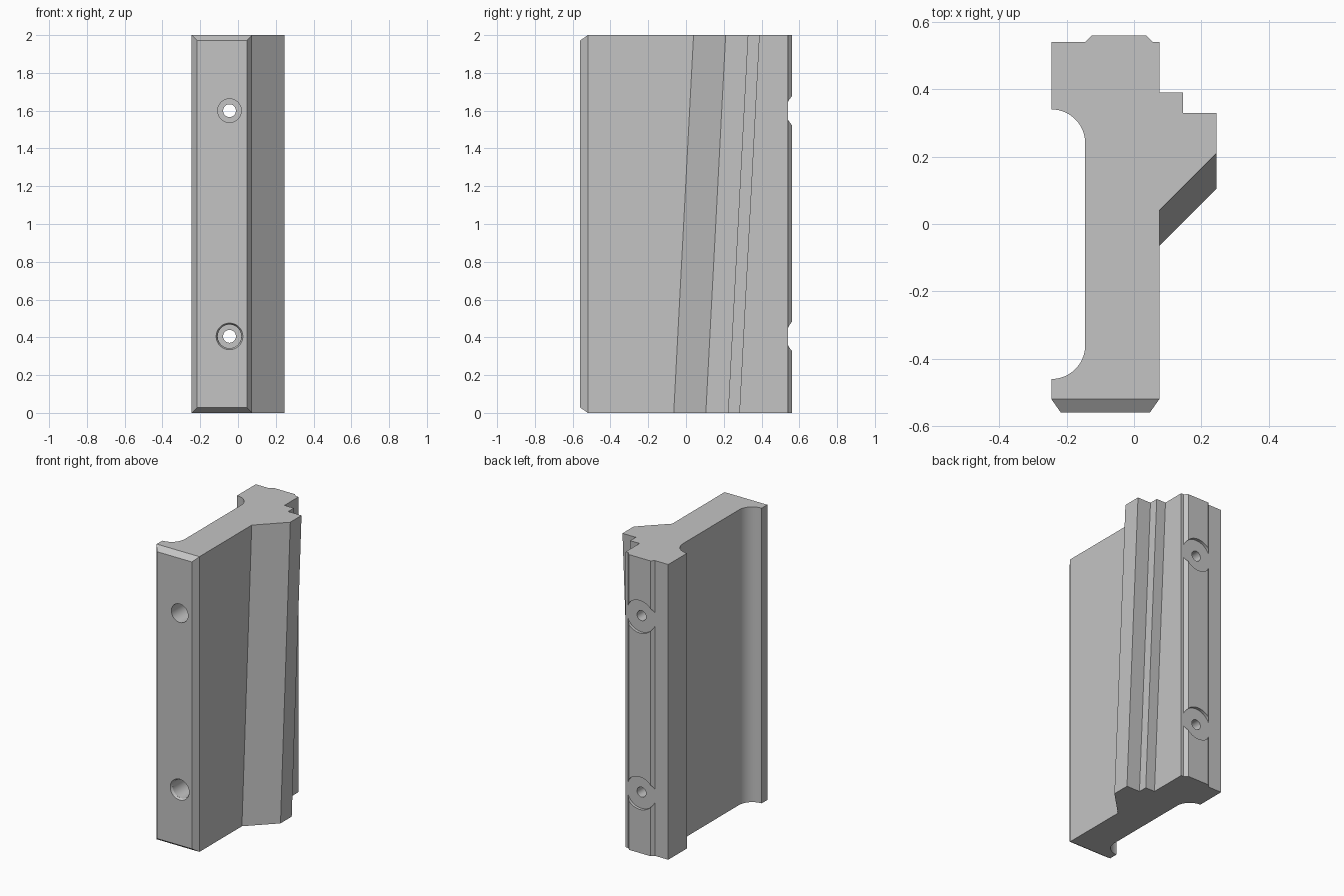
import bpy, bmesh, math
from mathutils import Matrix

if "Cube" in bpy.data.objects:
    bpy.data.objects.remove(bpy.data.objects["Cube"])

H = 2.0          # height
SHIFT = -0.105   # lean of the side wedge from top to bottom
HOLE_X = -0.045

grey = bpy.data.materials.new("plain grey")
grey.diffuse_color = (0.55, 0.55, 0.55, 1)
grey.use_nodes = True
grey.node_tree.nodes["Principled BSDF"].inputs["Base Color"].default_value = grey.diffuse_color


def arc(cx, cy, r, a0, a1, n=20):
    return [(cx + r * math.cos(math.radians(a0 + (a1 - a0) * i / n)),
             cy + r * math.sin(math.radians(a0 + (a1 - a0) * i / n)), 0) for i in range(n + 1)]


# Cross-section seen from above, counter-clockwise; third value marks leaning points
profile = [(-0.245, -0.52, 0), (0.075, -0.52, 0),
           # leaning wedge with two steps
           (0.075, 0.04, 1), (0.245, 0.21, 1), (0.245, 0.33, 1),
           (0.145, 0.33, 1), (0.145, 0.39, 1), (0.075, 0.39, 1),
           # back face with raised rail
           (0.075, 0.54, 0), (0.055, 0.54, 0), (0.035, 0.56, 0),
           (-0.125, 0.56, 0), (-0.145, 0.54, 0), (-0.245, 0.54, 0)]
# rounded channel on the left side
profile += arc(-0.245, 0.24, 0.10, 90, 0)
profile += arc(-0.245, -0.36, 0.10, 0, -90)

# Main body
bm = bmesh.new()
low = [bm.verts.new((x, y + SHIFT * s, 0)) for x, y, s in profile]
top = [bm.verts.new((x, y, H)) for x, y, s in profile]
bm.faces.new(list(reversed(low)))
bm.faces.new(top)
n = len(profile)
sides = [bm.faces.new((low[i], low[(i + 1) % n], top[(i + 1) % n], top[i])) for i in range(n)]
bm.normal_update()
# chamfered front face
bmesh.ops.inset_individual(bm, faces=[sides[0]], thickness=0.04, depth=0.04)
bmesh.ops.recalc_face_normals(bm, faces=bm.faces[:])
mesh = bpy.data.meshes.new("grooved_block")
bm.to_mesh(mesh)
bm.free()
mesh.materials.append(grey)
body = bpy.data.objects.new("grooved_block", mesh)
bpy.context.collection.objects.link(body)
bpy.context.view_layer.objects.active = body
body.select_set(True)


def cut(y0, y1, r0, r1, z, seg=48):
    """Remove a cylinder or cone running along y."""
    cm = bmesh.new()
    bmesh.ops.create_cone(cm, cap_ends=True, segments=seg, radius1=r0, radius2=r1,
                          depth=y1 - y0, matrix=Matrix.Translation((HOLE_X, (y0 + y1) / 2, z))
                          @ Matrix.Rotation(-math.pi / 2, 4, 'X'))
    me = bpy.data.meshes.new("hole_cutter")
    cm.to_mesh(me)
    cm.free()
    me.materials.append(grey)
    cutter = bpy.data.objects.new("hole_cutter", me)
    cutter.hide_render = True
    bpy.context.collection.objects.link(cutter)
    mod = body.modifiers.new("cut", 'BOOLEAN')
    mod.operation = 'DIFFERENCE'
    mod.solver = 'EXACT'
    mod.object = cutter
    bpy.ops.object.modifier_apply(modifier=mod.name)
    bpy.data.objects.remove(cutter)


# Screw holes: round relief in the rail, deep front bore, narrow through hole
for z in (0.405, 1.60):
    cut(0.5401, 0.65, 0.11, 0.11, z, 64)
    cut(-0.70, 0.36, 0.0625, 0.0625, z)
    cut(0.30, 0.70, 0.034, 0.034, z, 32)
# small lip on the lower bore
cut(-0.57, -0.545, 0.076, 0.0627, 0.405)

bpy.ops.object.shade_smooth_by_angle(angle=math.radians(25))
